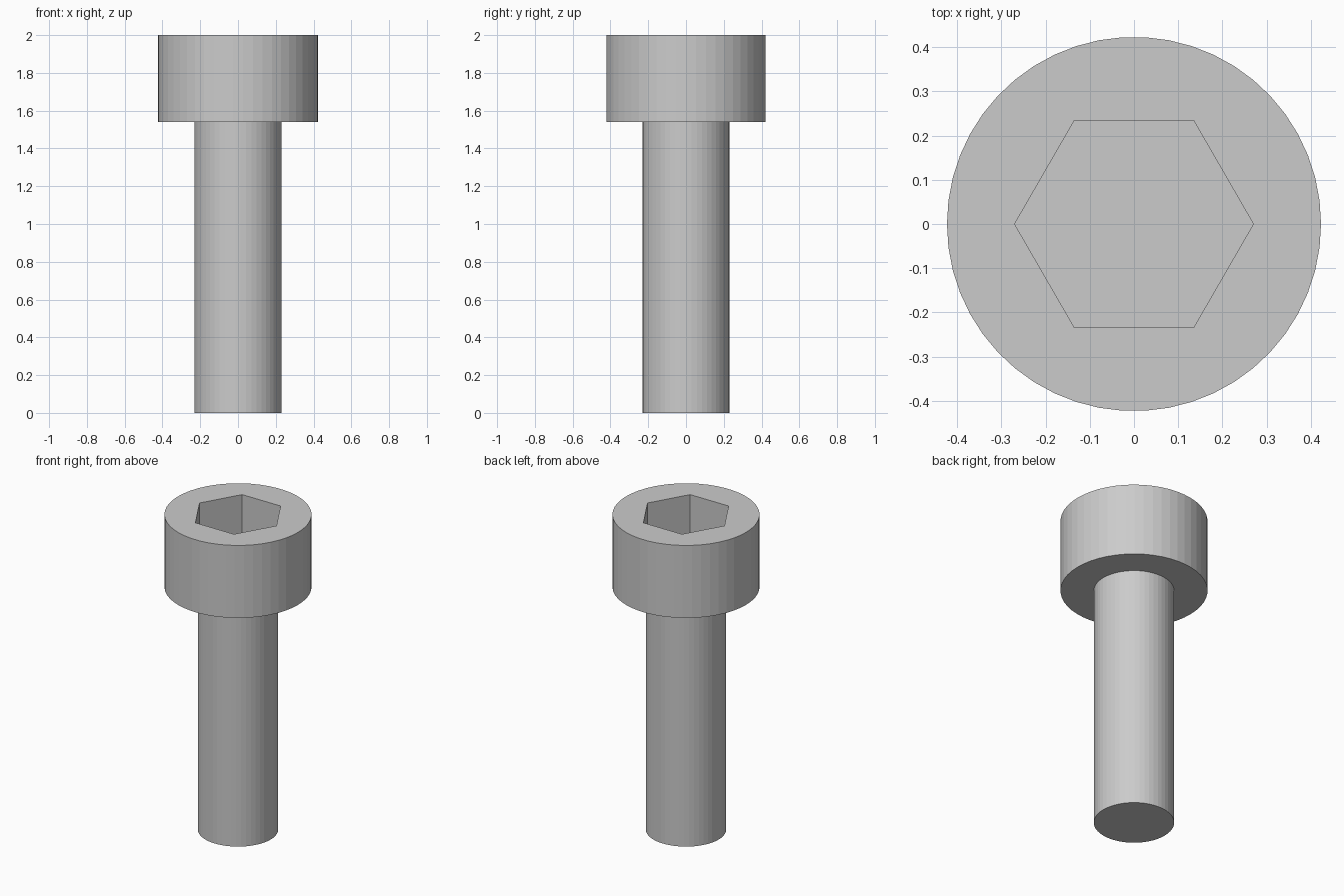
import bpy
import bmesh
import math

cube = bpy.data.objects.get("Cube")
if cube:
    bpy.data.objects.remove(cube, do_unlink=True)

SEGMENTS = 50
HEAD_R, SHAFT_R, SOCKET_R = 0.423, 0.231, 0.27
TOP, HEAD_BOTTOM, SOCKET_FLOOR = 2.0, 1.54, 1.69

steel = bpy.data.materials.new("grey steel")
steel.use_nodes = True
colour = (0.6, 0.6, 0.6, 1.0)
steel.diffuse_color = colour
steel.node_tree.nodes["Principled BSDF"].inputs["Base Color"].default_value = colour


def prism(name, sides, radius, bottom, top):
    """Upright prism with its first corner on the x axis."""
    bm = bmesh.new()
    ring = [bm.verts.new((radius * math.cos(math.tau * i / sides),
                          radius * math.sin(math.tau * i / sides), bottom))
            for i in range(sides)]
    base = bm.faces.new(ring)
    side = bmesh.ops.extrude_face_region(bm, geom=[base], use_keep_orig=True)
    lifted = [v for v in side["geom"] if isinstance(v, bmesh.types.BMVert)]
    bmesh.ops.translate(bm, verts=lifted, vec=(0, 0, top - bottom))
    bmesh.ops.recalc_face_normals(bm, faces=bm.faces)
    mesh = bpy.data.meshes.new(name)
    bm.to_mesh(mesh)
    bm.free()
    mesh.materials.append(steel)
    obj = bpy.data.objects.new(name, mesh)
    bpy.context.collection.objects.link(obj)
    return obj


# Shaft, ending at the underside of the head
shaft = prism("shaft", SEGMENTS, SHAFT_R, 0, HEAD_BOTTOM)

# Head with a hexagonal socket
head = prism("head", SEGMENTS, HEAD_R, HEAD_BOTTOM, TOP)
cutter = prism("socket_cutter", 6, SOCKET_R, SOCKET_FLOOR, TOP + 0.1)
cutter.hide_render = True
cutter.hide_viewport = True
cut = head.modifiers.new("socket", 'BOOLEAN')
cut.operation = 'DIFFERENCE'
cut.solver = 'EXACT'
cut.object = cutter
